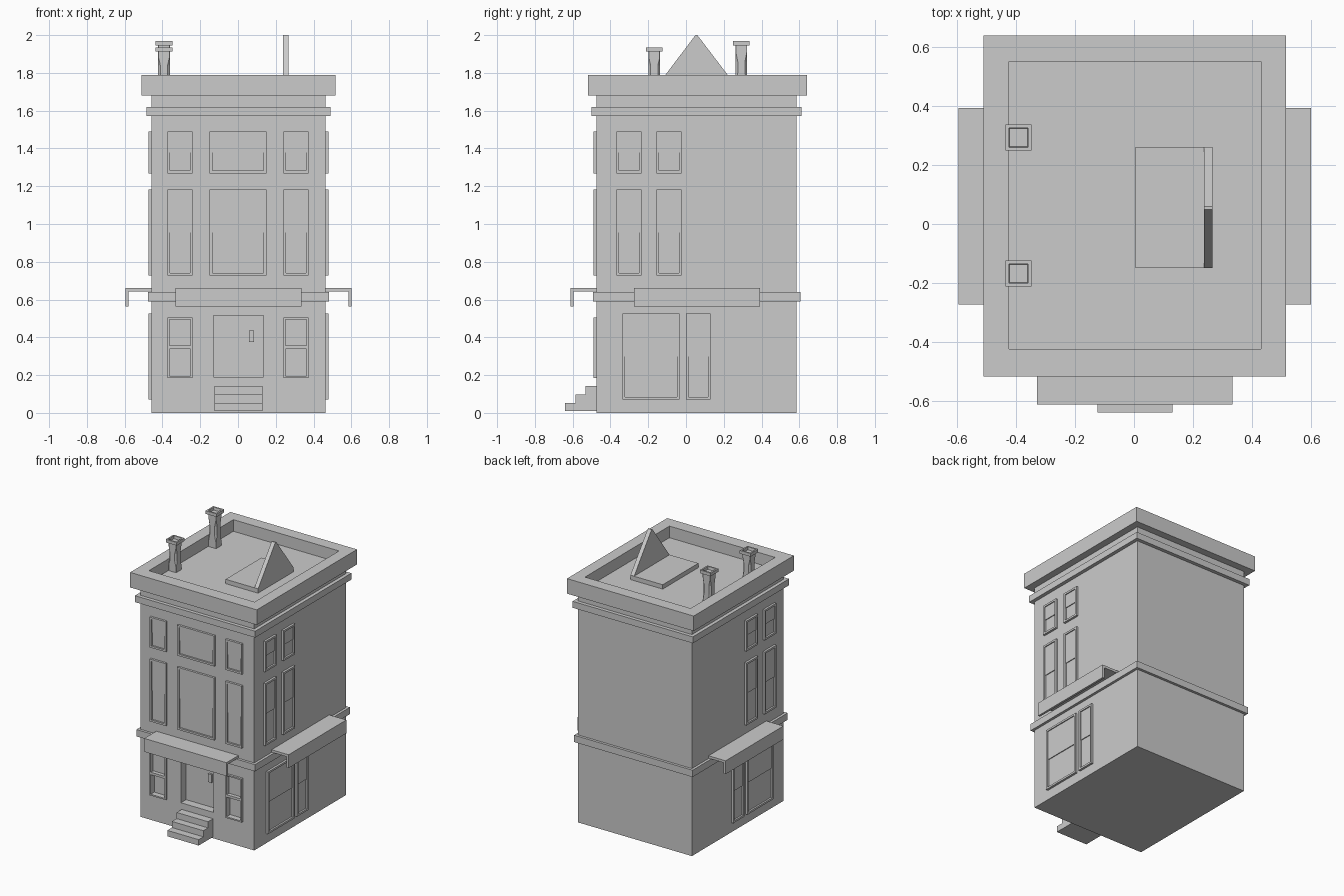
import bpy, bmesh

if "Cube" in bpy.data.objects:
    bpy.data.objects.remove(bpy.data.objects["Cube"], do_unlink=True)

stone = bpy.data.materials.new("plain grey")
stone.use_nodes = True
GREY = (0.6, 0.6, 0.6, 1)
stone.diffuse_color = GREY
stone.node_tree.nodes["Principled BSDF"].inputs["Base Color"].default_value = GREY

# Wall planes of the house
LEFT, RIGHT, FRONT, BACK = 0.463, -0.458, -0.474, 0.586


def finish(name, bm):
    bmesh.ops.recalc_face_normals(bm, faces=bm.faces)
    mesh = bpy.data.meshes.new(name)
    bm.to_mesh(mesh)
    bm.free()
    mesh.materials.append(stone)
    obj = bpy.data.objects.new(name, mesh)
    bpy.context.collection.objects.link(obj)
    return obj


def loft(bm, rings, closed=False):
    """Skin equal-length rings of points; cap the ends unless closed."""
    loops = [[bm.verts.new(p) for p in ring] for ring in rings]
    n = len(loops[0])
    pairs = list(zip(loops, loops[1:])) + ([(loops[-1], loops[0])] if closed else [])
    for a, b in pairs:
        for i in range(n):
            j = (i + 1) % n
            bm.faces.new((a[i], a[j], b[j], b[i]))
    if not closed:
        bm.faces.new(loops[0])
        bm.faces.new(loops[-1])


def rect(x0, x1, y0, y1, z):
    return [(x0, y0, z), (x1, y0, z), (x1, y1, z), (x0, y1, z)]


def boxes(name, *items):
    """Each item is (x0, x1, y0, y1, z0, z1)."""
    bm = bmesh.new()
    for x0, x1, y0, y1, z0, z1 in items:
        loft(bm, [rect(x0, x1, y0, y1, z0), rect(x0, x1, y0, y1, z1)])
    return finish(name, bm)


def on_wall(side, u0, u1, z0, z1, d0, d1):
    """Box on a wall: u runs along it, d is the distance out of it."""
    if side == "front":
        return (u0, u1, FRONT - d1, FRONT - d0, z0, z1)
    if side == "left":
        return (LEFT + d0, LEFT + d1, u0, u1, z0, z1)
    return (RIGHT - d1, RIGHT - d0, u0, u1, z0, z1)


def frame(name, side, u0, u1, z0, z1, d0, d1, t):
    return boxes(name,
                 on_wall(side, u0, u0 + t, z0, z1, d0, d1),
                 on_wall(side, u1 - t, u1, z0, z1, d0, d1),
                 on_wall(side, u0 + t, u1 - t, z0, z0 + t, d0, d1),
                 on_wall(side, u0 + t, u1 - t, z1 - t, z1, d0, d1))


def sash_window(name, side, u0, u1, z0, z1):
    frame(name + "_frame", side, u0, u1, z0, z1, -0.005, 0.016, 0.014)
    mid = (z0 + z1) / 2
    boxes(name + "_sashes",
          on_wall(side, u0 + 0.01, u1 - 0.01, mid, z1 - 0.01, -0.005, 0.009),
          on_wall(side, u0 + 0.01, u1 - 0.01, z0 + 0.01, mid, -0.005, 0.003))


# Main walls, with cut openings for the door and ground windows
walls = boxes("walls", (RIGHT, LEFT, FRONT, BACK, 0, 1.69))
ground = [(-0.373, -0.241), (0.241, 0.373)]
openings = [on_wall("front", -0.13, 0.135, 0.19, 0.515, -0.06, 0.05)]
openings += [on_wall("front", a, b, 0.186, 0.504, -0.025, 0.05) for a, b in ground]
cutter = boxes("opening_cutter", *openings)
cutter.hide_render = True
cut = walls.modifiers.new("openings", "BOOLEAN")
cut.object = cutter
cut.solver = "EXACT"
bpy.context.view_layer.objects.active = walls
bpy.ops.object.modifier_apply(modifier=cut.name)
bpy.data.objects.remove(cutter, do_unlink=True)

# Ground windows on the front: two framed panes each
for i, (a, b) in enumerate(ground):
    frame(f"ground_window_upper_{i}", "front", a, b, 0.347, 0.504, -0.03, 0.016, 0.01)
    frame(f"ground_window_lower_{i}", "front", a, b, 0.186, 0.349, -0.03, 0.016, 0.01)
    boxes(f"ground_window_pane_{i}", on_wall("front", a, b, 0.345, 0.5, -0.03, -0.012))

boxes("door_handle", on_wall("front", 0.058, 0.085, 0.375, 0.435, -0.065, -0.045))

# Upper windows
rows = {"middle": (0.727, 1.183), "top": (1.268, 1.49)}
for row, (z0, z1) in rows.items():
    for i, (a, b) in enumerate(ground + [(-0.15, 0.15)]):
        sash_window(f"front_{row}_window_{i}", "front", a, b, z0, z1)
    for side in ("left", "right"):
        for i, a in enumerate((-0.368, -0.156)):
            sash_window(f"{side}_{row}_window_{i}", side, a, a + 0.132, z0, z1)

# Shop windows and awnings on the sides, awning over the door
for side in ("left", "right"):
    sash_window(side + "_shop_window", side, -0.336, -0.034, 0.07, 0.525)
    sash_window(side + "_narrow_window", side, 0.0, 0.13, 0.07, 0.525)
for side, a, b in (("left", -0.274, 0.393), ("right", -0.274, 0.393), ("front", -0.33, 0.335)):
    boxes(side + "_awning",
          on_wall(side, a, b, 0.642, 0.66, -0.01, 0.138),
          on_wall(side, a, b, 0.562, 0.642, 0.122, 0.138))


# Bands round the walls
def band(name, out, z0, z1):
    boxes(name, (RIGHT - out, LEFT + out, FRONT - out, BACK + out, z0, z1))


band("lower_band", 0.019, 0.59, 0.64)
band("upper_band", 0.026, 1.573, 1.62)

# Cornice with a sunken roof
bm = bmesh.new()
outer, inner = (-0.51, 0.515, -0.518, 0.64), (-0.424, 0.431, -0.424, 0.552)
loft(bm, [rect(*outer, 1.68), rect(*outer, 1.79), rect(*inner, 1.79), rect(*inner, 1.705)])
finish("cornice_and_roof", bm)

# Front steps
bm = bmesh.new()
profile = [(FRONT + 0.01, 0.01), (-0.64, 0.01)]
for i in range(3):
    y, z = -0.64 + i * 0.054, 0.053 + i * 0.045
    profile += [(y, z), (y + 0.054, z)]
profile[-1] = (FRONT + 0.01, profile[-1][1])
loft(bm, [[(x, y, z) for y, z in profile] for x in (-0.124, 0.13)])
finish("front_steps", bm)

# Roof hatch with its upright gable
boxes("roof_hatch", (0.005, 0.267, -0.15, 0.262, 1.69, 1.737))
bm = bmesh.new()
gable = [(-0.15, 1.735), (0.262, 1.735), (0.06, 2.0), (0.05, 2.0)]
loft(bm, [[(x, y, z) for y, z in gable] for x in (0.237, 0.267)])
finish("roof_gable", bm)


# Chimneys: shaft with chamfered middle and a hollow cap
def cut_square(x, y, r, c, z):
    pts = [(r, c - r), (r, r - c), (r - c, r), (c - r, r),
           (-r, r - c), (-r, c - r), (c - r, -r), (r - c, -r)]
    return [(x + a, y + b, z) for a, b in pts]


def square(x, y, r, z):
    return rect(x - r, x + r, y - r, y + r, z)


for i, (y, top) in enumerate(((-0.168, 1.935), (0.293, 1.968))):
    x, low, high = -0.392, 1.7, top - 0.02
    bm = bmesh.new()
    loft(bm, [cut_square(x, y, 0.031, c, low + (high - low) * t)
              for t, c in ((0, 0.002), (0.2, 0.002), (0.4, 0.012), (0.65, 0.012), (0.85, 0.002), (1, 0.002))])
    finish(f"chimney_shaft_{i}", bm)
    bm = bmesh.new()
    loft(bm, [square(x, y, 0.044, top - 0.023), square(x, y, 0.044, top),
              square(x, y, 0.033, top), square(x, y, 0.03, top - 0.023)], closed=True)
    finish(f"chimney_cap_{i}", bm)
